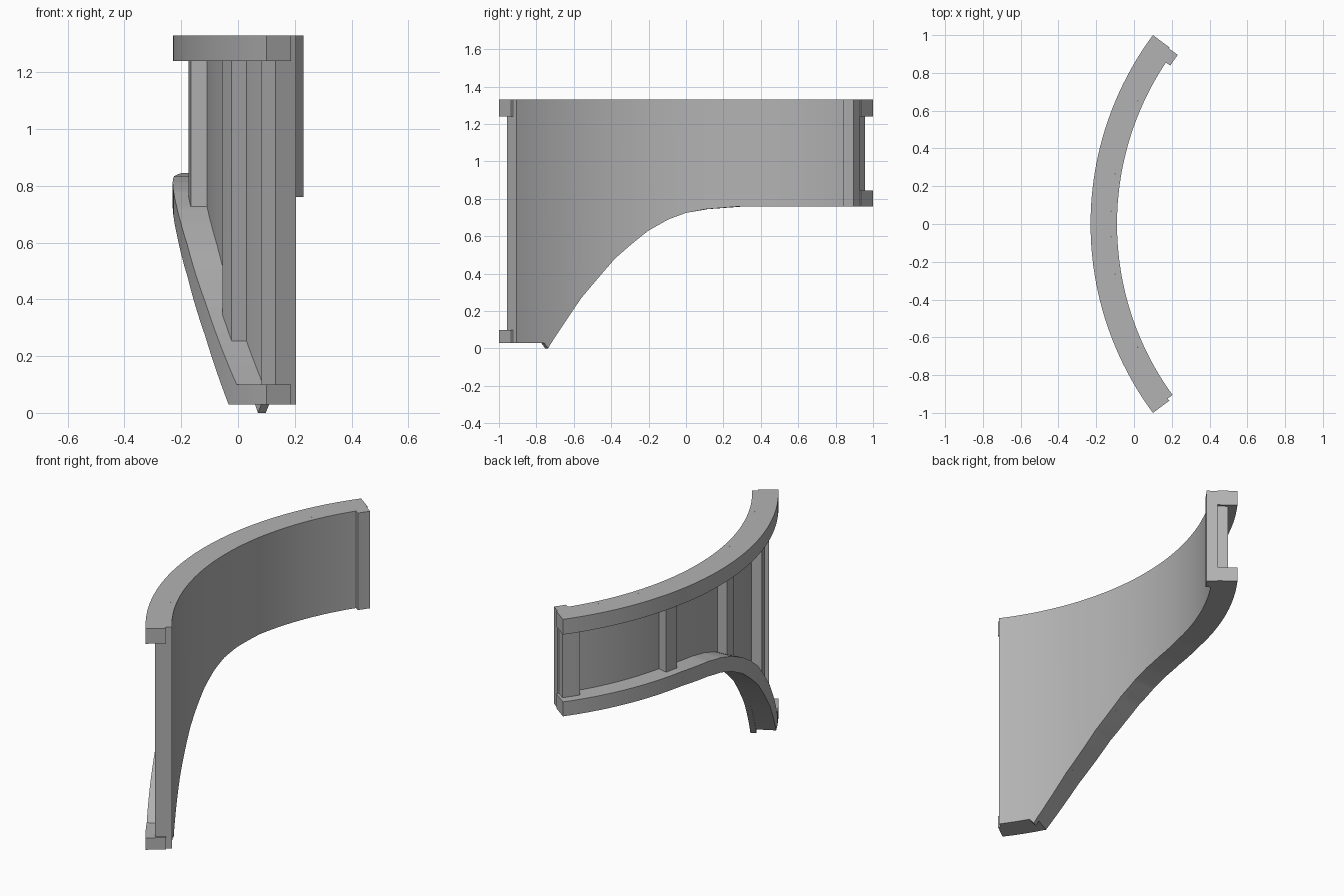
import bpy, bmesh
from math import sin, cos, radians

if "Cube" in bpy.data.objects:
    bpy.data.objects.remove(bpy.data.objects["Cube"])

GREY = (0.45, 0.45, 0.45, 1.0)
mat = bpy.data.materials.new("plain grey")
mat.use_nodes = True
mat.diffuse_color = GREY
bsdf = mat.node_tree.nodes["Principled BSDF"]
bsdf.inputs["Base Color"].default_value = GREY
bsdf.inputs["Roughness"].default_value = 0.8

# Curved wall: angles in degrees around a vertical axis at x = CENTRE
CENTRE = 1.45
SKIN_IN, SKIN_OUT, POST_OUT, RAIL_OUT = 1.54, 1.572, 1.63, 1.68
TOP, RAIL_H = 1.33, 0.09
END, SKIN_END = 36.53, 36.0

# Height profiles (angle, z) of the arched lower edge and the top of its rail
under = [(-37, .03), (-28, .03), (-21.3, .27), (-14.3, .48), (-10.8, .56),
         (-7.5, .63), (-3.5, .69), (0, .725), (4, .745), (11, .76), (37, .76)]
rail_top = [(-37, .10), (-30, .10), (-21.3, .39), (-14.3, .59), (-10.8, .665),
            (-7.5, .725), (-3.5, .78), (0, .812), (4, .833), (11, .845), (37, .845)]
skin_under = [(-37, .03), (-29.5, .03), (-28.6, 0), (-28, .025)] + under[2:]


def height(profile, a):
    """Linear interpolation of a height profile; a plain number is constant."""
    if not isinstance(profile, list):
        return profile
    for (a0, z0), (a1, z1) in zip(profile, profile[1:]):
        if a <= a1:
            return z0 + (z1 - z0) * (a - a0) / (a1 - a0)
    return profile[-1][1]


def arc_solid(name, a0, a1, r0, r1, low, high, step=1.5):
    """Closed box bent around the wall axis, with varying bottom and top."""
    n = max(1, round((a1 - a0) / step))
    angles = {a0 + (a1 - a0) * i / n for i in range(n + 1)}
    for profile in (low, high):
        if isinstance(profile, list):
            angles |= {a for a, _ in profile if a0 < a < a1}
    bm = bmesh.new()
    rings = []
    for a in sorted(angles):
        t = radians(a)
        lo, hi = height(low, a), height(high, a)
        rings.append([bm.verts.new((CENTRE - r * cos(t), r * sin(t), z))
                      for r, z in ((r0, lo), (r1, lo), (r1, hi), (r0, hi))])
    for p, q in zip(rings, rings[1:]):
        for i in range(4):
            j = (i + 1) % 4
            bm.faces.new((p[i], p[j], q[j], q[i]))
    bm.faces.new(rings[0])
    bm.faces.new(rings[-1])
    bmesh.ops.recalc_face_normals(bm, faces=bm.faces)
    mesh = bpy.data.meshes.new(name)
    bm.to_mesh(mesh)
    bm.free()
    mesh.materials.append(mat)
    ob = bpy.data.objects.new(name, mesh)
    bpy.context.collection.objects.link(ob)
    bpy.ops.object.select_all(action='DESELECT')
    ob.select_set(True)
    bpy.context.view_layer.objects.active = ob
    bpy.ops.object.shade_smooth_by_angle(angle=radians(30))
    return ob


# Smooth inner skin
arc_solid("inner_skin", -SKIN_END, SKIN_END, SKIN_IN, SKIN_OUT, skin_under, TOP)

# Outer rails along the top and the arched lower edge
arc_solid("top_rail", -END, END, SKIN_OUT, RAIL_OUT, TOP - RAIL_H, TOP)
arc_solid("lower_rail", -END, END, SKIN_OUT, RAIL_OUT, under, rail_top)

# Upright posts between the rails, tucked slightly into them
post_low = [(a, z - 0.02) for a, z in rail_top]
posts = [("front_end_post", -SKIN_END, -33), ("back_end_post", 32.5, SKIN_END)]
posts += [("middle_post_%d" % (i + 1), c - 1.4, c + 1.4)
          for i, c in enumerate((-24, -6, 12))]
for name, a0, a1 in posts:
    arc_solid(name, a0, a1, SKIN_OUT, POST_OUT, post_low, TOP - RAIL_H + 0.02)

# Lip on the inner face at the short end
arc_solid("back_end_lip", 33.7, 36.3, 1.512, SKIN_OUT, under, TOP)
